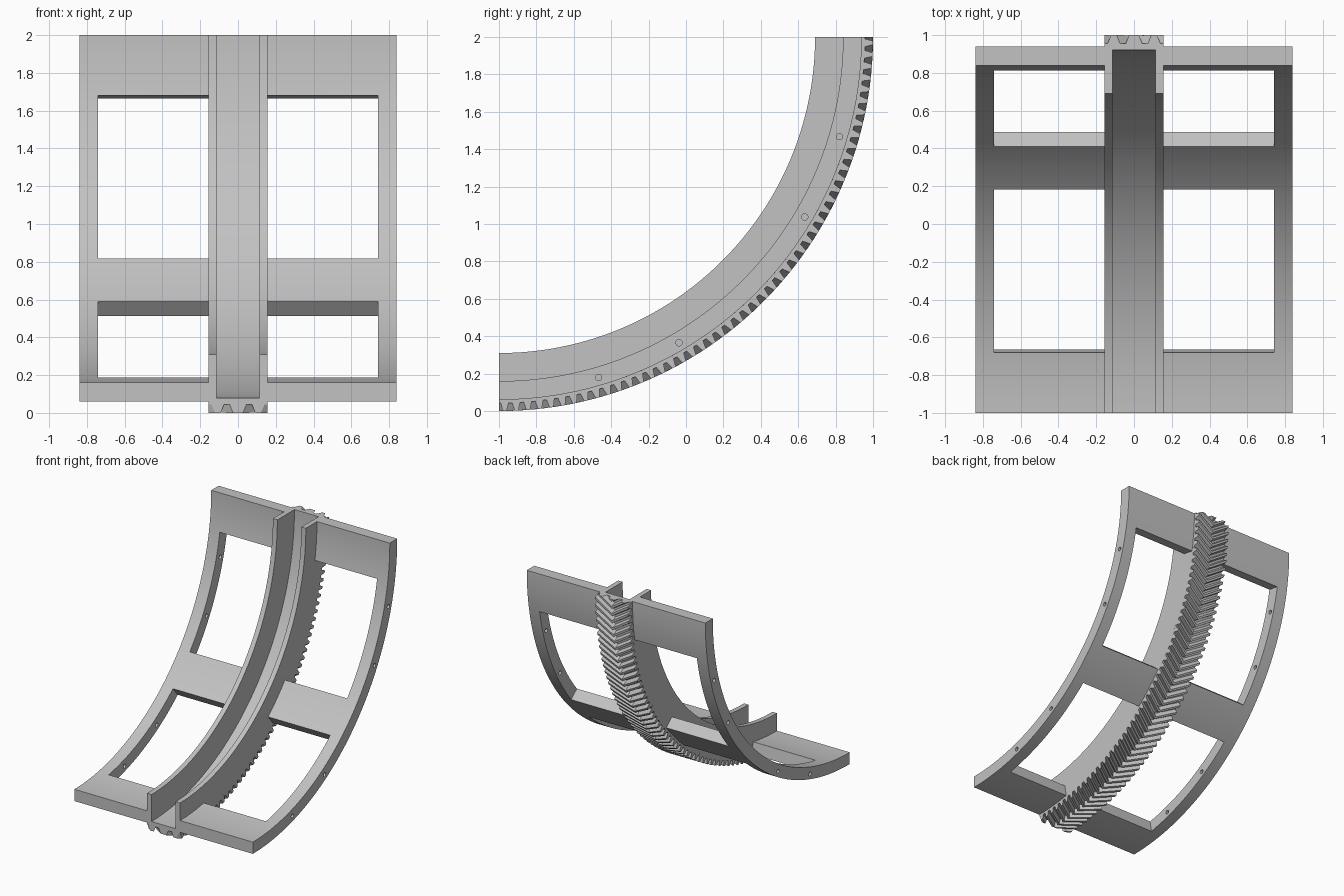
import bpy, bmesh
from math import sin, cos, radians, pi, floor
from mathutils import Vector, Matrix

cube = bpy.data.objects.get("Cube")
if cube:
    bpy.data.objects.remove(cube, do_unlink=True)

CENTRE = Vector((0, -1, 2))          # axis of the quarter arc
RAIL_R, PLATE_IN, FLOOR_R, PLATE_OUT, ROOT_R, TIP_R = 1.69, 1.84, 1.92, 1.94, 1.957, 2.0
HALF, GROOVE, WINDOW, EDGE = 0.155, 0.113, 0.74, 0.84

grey = bpy.data.materials.new("light_grey")
grey.use_nodes = True
colour = (0.54, 0.54, 0.54, 1)
grey.diffuse_color = colour
grey.node_tree.nodes["Principled BSDF"].inputs["Base Color"].default_value = colour


def at(x, r, deg):
    """Point on the arc: angle runs from the upper end (0) to the lower end (90)."""
    a = radians(deg)
    return CENTRE + Vector((x, r * cos(a), -r * sin(a)))


def make(name, bm):
    bmesh.ops.recalc_face_normals(bm, faces=bm.faces)
    mesh = bpy.data.meshes.new(name)
    bm.to_mesh(mesh)
    bm.free()
    mesh.materials.append(grey)
    ob = bpy.data.objects.new(name, mesh)
    bpy.context.collection.objects.link(ob)
    return ob


def select(ob):
    bpy.ops.object.select_all(action='DESELECT')
    ob.select_set(True)
    bpy.context.view_layer.objects.active = ob


def finish(ob):
    select(ob)
    bpy.ops.object.shade_smooth_by_angle(angle=radians(30))


# Central channel: U section swept along the arc
bm = bmesh.new()
section = [(-HALF, RAIL_R), (-GROOVE, RAIL_R), (-GROOVE, FLOOR_R), (GROOVE, FLOOR_R),
           (GROOVE, RAIL_R), (HALF, RAIL_R), (HALF, PLATE_OUT), (-HALF, PLATE_OUT)]
rings = [[bm.verts.new(at(x, r, deg)) for x, r in section] for deg in range(91)]
for a, b in zip(rings, rings[1:]):
    for i in range(len(section)):
        j = (i + 1) % len(section)
        bm.faces.new((a[i], a[j], b[j], b[i]))
bm.faces.new(rings[0])
bm.faces.new(rings[-1])
finish(make("central_channel", bm))

# Curved side panel with two windows, thickened radially
bm = bmesh.new()
columns = (HALF - 0.01, WINDOW, EDGE)
grid = [[bm.verts.new(at(x, PLATE_IN, deg)) for x in columns] for deg in range(91)]
for deg in range(90):
    in_window = 10 <= deg < 40 or 50 <= deg < 80
    for c in range(2):
        if c == 0 and in_window:
            continue
        bm.faces.new((grid[deg][c], grid[deg][c + 1], grid[deg + 1][c + 1], grid[deg + 1][c]))
bmesh.ops.delete(bm, geom=[v for v in bm.verts if not v.link_faces], context='VERTS')
inner = list(bm.faces)
grown = bmesh.ops.extrude_face_region(bm, geom=inner, use_keep_orig=True)["geom"]
k = PLATE_OUT / PLATE_IN
for v in (g for g in grown if isinstance(g, bmesh.types.BMVert)):
    v.co.yz = CENTRE.yz + (v.co.yz - CENTRE.yz) * k
panel = make("side_panels", bm)

# Small pin holes through the outer edge of the panel
bm = bmesh.new()
for deg in (16.3, 30.5, 59.5, 73.7):
    place = Matrix.Translation(at((WINDOW + EDGE) / 2, 1.897, deg)) @ Matrix.Rotation(pi / 2, 4, 'Y')
    bmesh.ops.create_cone(bm, cap_ends=True, segments=24, radius1=0.017, radius2=0.017,
                          depth=0.2, matrix=place)
cutter = make("hole_cutter", bm)
cutter.hide_render = True

cut = panel.modifiers.new("holes", 'BOOLEAN')
cut.operation = 'DIFFERENCE'
cut.solver = 'EXACT'
cut.object = cutter
mirror = panel.modifiers.new("mirror", 'MIRROR')
select(panel)
for name in ("holes", "mirror"):
    bpy.ops.object.modifier_apply(modifier=name)
bpy.data.objects.remove(cutter, do_unlink=True)
finish(panel)

# Herringbone rack: tooth profile lofted through a V and trimmed at both ends
bm = bmesh.new()
PITCH = 90 / 50
SWEEP = 2.9                           # how far the middle of the V leads its sides
tooth = [(0.0, ROOT_R), (0.16, ROOT_R), (0.34, TIP_R), (0.66, TIP_R), (0.84, ROOT_R)]
profile = [((n + t) * PITCH, r) for n in range(-4, 54) for t, r in tooth]
stations = []
for x, shift in ((-HALF, 0), (0, SWEEP), (HALF, 0)):
    outer = [bm.verts.new(at(x, r, deg + shift)) for deg, r in profile]
    base = [bm.verts.new(at(x, PLATE_OUT, deg + shift)) for deg, r in profile]
    stations.append((outer, base))
last = len(profile) - 1
for (o1, b1), (o2, b2) in zip(stations, stations[1:]):
    for i in range(last):
        bm.faces.new((o1[i], o1[i + 1], o2[i + 1], o2[i]))
        bm.faces.new((b1[i], b2[i], b2[i + 1], b1[i + 1]))
    for i in (0, last):
        bm.faces.new((o1[i], o2[i], b2[i], b1[i]))
for o, b in (stations[0], stations[-1]):
    for i in range(last):
        bm.faces.new((o[i], b[i], b[i + 1], o[i + 1]))
for normal in ((0, 0, 1), (0, -1, 0)):
    geom = bm.verts[:] + bm.edges[:] + bm.faces[:]
    cut = bmesh.ops.bisect_plane(bm, geom=geom, plane_co=CENTRE, plane_no=normal,
                                 clear_outer=True)["geom_cut"]
    rim = [e for e in cut if isinstance(e, bmesh.types.BMEdge)]
    bmesh.ops.holes_fill(bm, edges=rim, sides=0)
finish(make("herringbone_teeth", bm))
